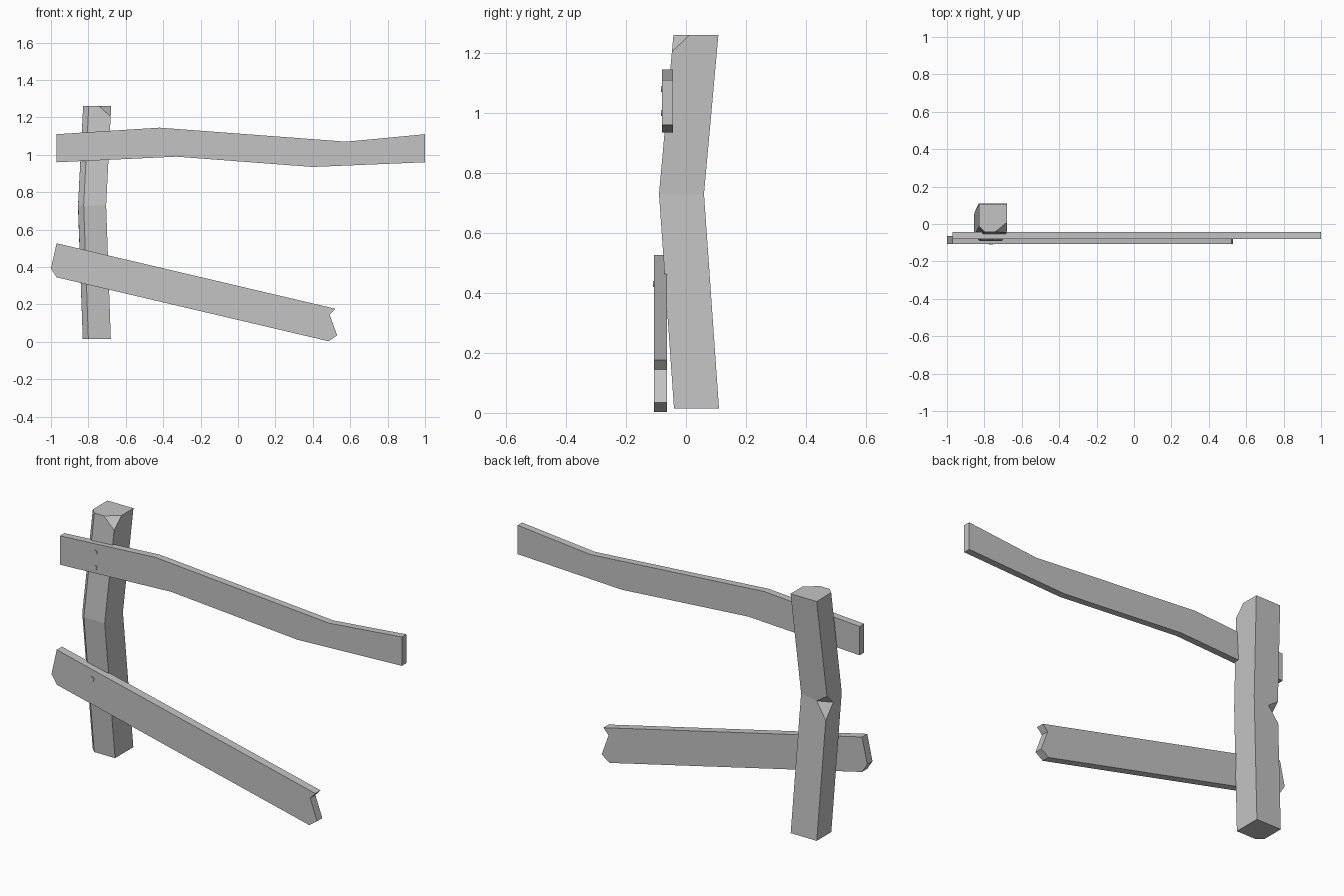
import bpy, bmesh, math
from mathutils import Vector

cube = bpy.data.objects.get("Cube")
if cube:
    bpy.data.objects.remove(cube, do_unlink=True)

grey = bpy.data.materials.new("weathered grey")
grey.use_nodes = True
colour = (0.55, 0.55, 0.55, 1)
grey.diffuse_color = colour
grey.node_tree.nodes["Principled BSDF"].inputs["Base Color"].default_value = colour


def finish(name, bm):
    bmesh.ops.recalc_face_normals(bm, faces=bm.faces)
    mesh = bpy.data.meshes.new(name)
    bm.to_mesh(mesh)
    bm.free()
    mesh.materials.append(grey)
    obj = bpy.data.objects.new(name, mesh)
    bpy.context.collection.objects.link(obj)
    return obj


def plank(name, outline, front, back):
    """Extrude an x-z outline from the front y to the back y."""
    bm = bmesh.new()
    face = bm.faces.new([bm.verts.new((x, front, z)) for x, z in outline])
    out = bmesh.ops.extrude_face_region(bm, geom=[face], use_keep_orig=True)
    moved = [v for v in out["geom"] if isinstance(v, bmesh.types.BMVert)]
    bmesh.ops.translate(bm, verts=moved, vec=(0, back - front, 0))
    return finish(name, bm)


def ring(bm, x, y, z, size=0.15, cut=0.03):
    """Square section with its front right corner cut; x, y is the low corner."""
    pts = [(cut, 0), (size, 0), (size, size), (0, size), (0, cut)]
    return [bm.verts.new((x + a, y + b, z)) for a, b in pts]


# Bent post with a wedge notch in its back right edge
bm = bmesh.new()
low = ring(bm, -0.83, -0.04, 0.015)
mid = ring(bm, -0.855, -0.09, 0.73)
top = ring(bm, -0.828, -0.042, 1.26)
corner = mid[3].co.copy()
bm.verts.remove(mid[3])
notch_top = bm.verts.new(corner + Vector((0.001, 0, 0.025)))
notch_low = bm.verts.new(corner + Vector((0.004, 0.006, -0.1)))
notch_back = bm.verts.new(corner + Vector((0.06, 0, -0.015)))
notch_side = bm.verts.new(corner + Vector((0, -0.05, -0.025)))

for end, tip in ((low, notch_low), (top, notch_top)):
    bm.faces.new(end)
    for i, j in ((0, 1), (1, 2), (4, 0)):
        bm.faces.new((end[i], end[j], mid[j], mid[i]))
    bm.faces.new((end[2], end[3], tip, notch_back, mid[2]))
    bm.faces.new((end[3], end[4], mid[4], notch_side, tip))
    bm.faces.new((tip, notch_side, notch_back))
bmesh.ops.recalc_face_normals(bm, faces=bm.faces)

# Chipped front left corner at the top of the post
a = Vector((-0.743, -0.042, 1.26))
b = Vector((-0.678, 0.01, 1.26))
c = Vector((-0.68, -0.045, 1.205))
normal = (b - a).cross(c - a)
if normal.z < 0:
    normal.negate()
cut = bmesh.ops.bisect_plane(bm, geom=bm.verts[:] + bm.edges[:] + bm.faces[:],
                             plane_co=a, plane_no=normal, clear_outer=True)
edges = [e for e in cut["geom_cut"] if isinstance(e, bmesh.types.BMEdge)]
bmesh.ops.holes_fill(bm, edges=edges)
finish("post", bm)

# Warped upper rail
plank("upper_rail", [(-0.97, 1.11), (-0.42, 1.145), (0.58, 1.07), (1, 1.11),
                     (1, 0.96), (0.4, 0.935), (-0.33, 0.99), (-0.97, 0.96)],
      -0.08, -0.043)

# Fallen lower rail with a broken end
plank("lower_rail", [(-0.97, 0.527), (0.52, 0.177), (0.49, 0.145), (0.53, 0.035),
                     (0.485, 0.003), (-0.97, 0.345), (-1, 0.392)],
      -0.106, -0.063)

# Nail heads
for name, z, y in (("upper_nail", 1.08, -0.08), ("middle_nail", 1.0, -0.08),
                   ("lower_nail", 0.43, -0.106)):
    r = 0.012
    hexagon = [(-0.765 + r * math.cos(k * math.pi / 3),
                z + r * math.sin(k * math.pi / 3)) for k in range(6)]
    plank(name, hexagon, y - 0.004, y + 0.005)
